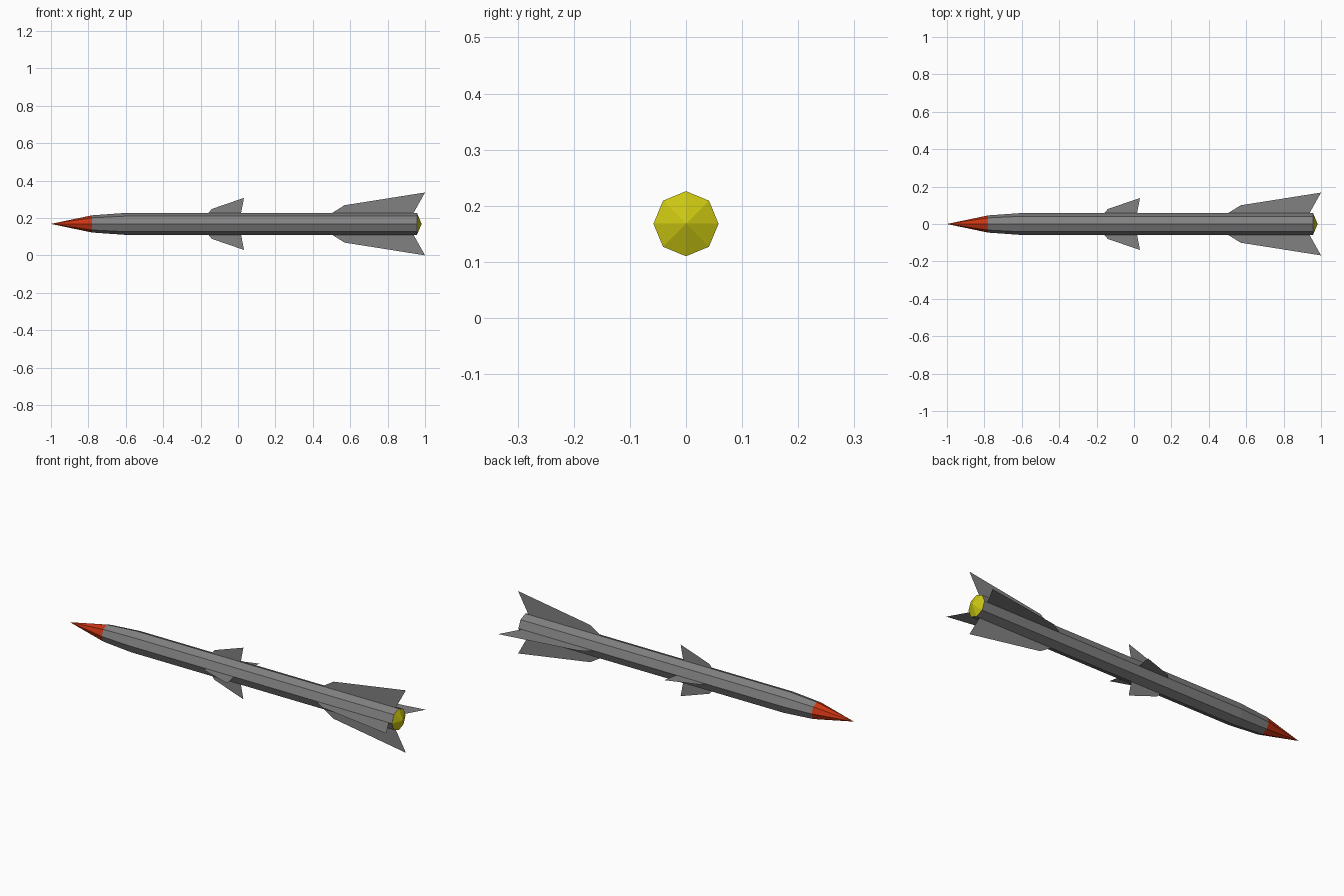
import bpy, math

if "Cube" in bpy.data.objects:
    bpy.data.objects.remove(bpy.data.objects["Cube"])

CZ = 0.168   # height of the body axis
SIDES = 8


def material(name, rgb):
    m = bpy.data.materials.new(name)
    m.diffuse_color = (*rgb, 1)
    m.use_nodes = True
    m.node_tree.nodes["Principled BSDF"].inputs["Base Color"].default_value = m.diffuse_color
    return m


grey = material("body grey", (0.22, 0.22, 0.22))
red = material("nose red", (0.60, 0.035, 0.006))
yellow = material("exhaust yellow", (0.60, 0.57, 0.006))


def add_object(name, verts, faces, mat):
    mesh = bpy.data.meshes.new(name)
    mesh.from_pydata(verts, [], faces)
    mesh.materials.append(mat)
    obj = bpy.data.objects.new(name, mesh)
    bpy.context.collection.objects.link(obj)
    return obj


def lathe(name, profile, mat):
    """Spin (x, radius) points around the long axis; radius 0 makes a tip."""
    verts, rings, faces = [], [], []
    for x, r in profile:
        count = SIDES if r > 0 else 1
        start = len(verts)
        for i in range(count):
            a = 2 * math.pi * i / SIDES
            verts.append((x, r * math.cos(a), CZ + r * math.sin(a)))
        rings.append([start + i % count for i in range(SIDES)])
    for a, b in zip(rings, rings[1:]):
        for i in range(SIDES):
            j = (i + 1) % SIDES
            face = [a[i], b[i], b[j], a[j]]
            faces.append(list(dict.fromkeys(face)))
    return add_object(name, verts, faces, mat)


# Fuselage, nose and exhaust
lathe("nose_cone", [(-1.0, 0), (-0.78, 0.046)], red)
lathe("body", [(-0.78, 0.046), (-0.61, 0.058), (0.957, 0.058)], grey)
lathe("exhaust_cone", [(0.957, 0.058), (0.982, 0)], yellow)

# Flat fins as (x, distance from axis), four around the body
FINS = {
    "mid_fin": [(-0.165, 0.05), (-0.14, 0.08), (0.032, 0.139), (0.015, 0.05)],
    "tail_fin": [(0.49, 0.05), (0.57, 0.1), (1.0, 0.168), (0.934, 0.05)],
}
for name, outline in FINS.items():
    for k, (dy, dz) in enumerate([(1, 0), (0, 1), (-1, 0), (0, -1)]):
        verts = [(x, r * dy, CZ + r * dz) for x, r in outline]
        add_object(f"{name}_{k + 1}", verts, [(0, 1, 2, 3)], grey)
